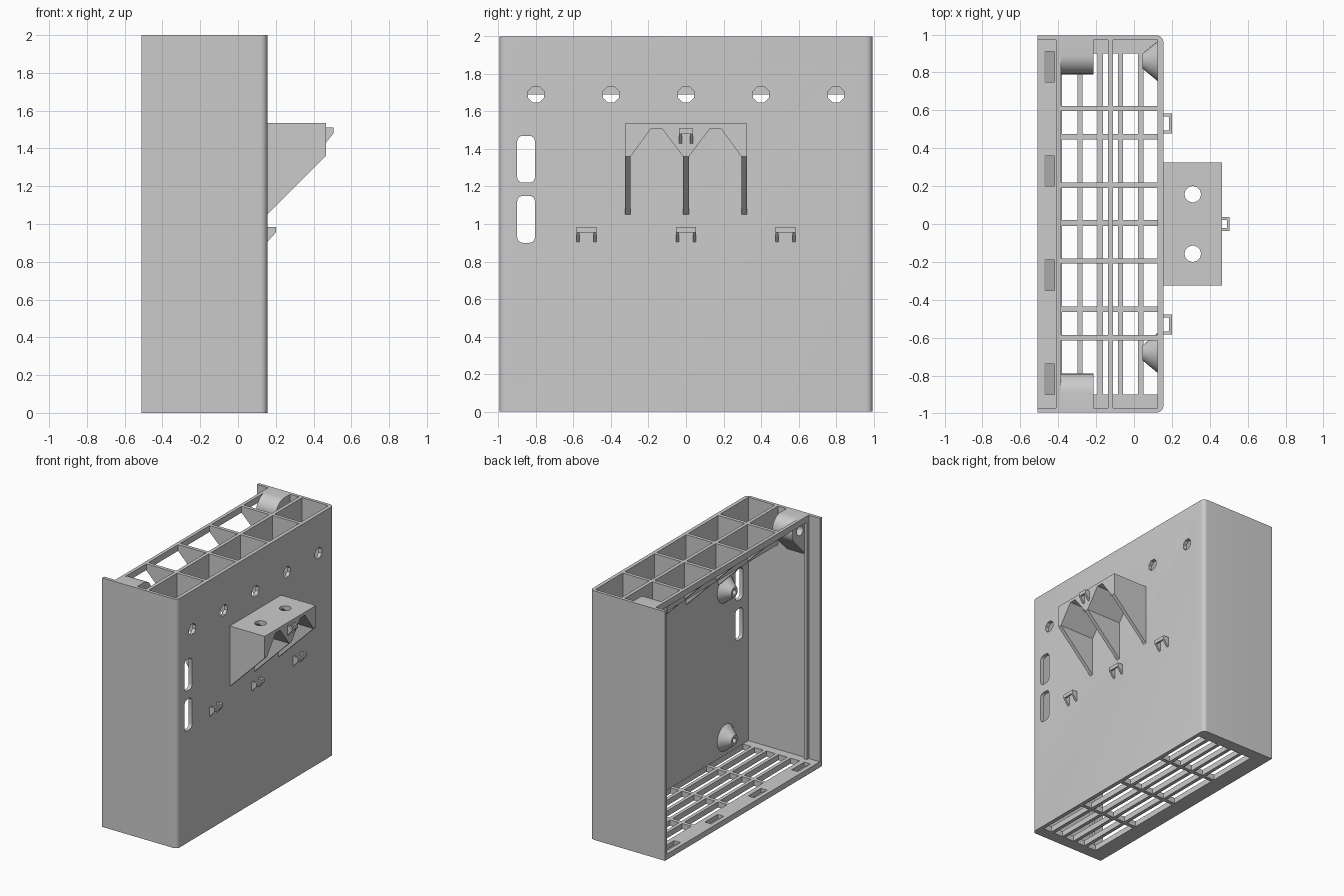
import bpy, bmesh
from math import sin, cos, radians

cube = bpy.data.objects.get("Cube")
if cube:
    bpy.data.objects.remove(cube, do_unlink=True)

grey = bpy.data.materials.new("light grey plastic")
grey.use_nodes = True
colour = (0.6, 0.6, 0.6, 1)
grey.diffuse_color = colour
grey.node_tree.nodes["Principled BSDF"].inputs["Base Color"].default_value = colour

# Main dimensions
BACK, FACE, SIDE, TOP = -0.51, 0.155, 0.995, 2.0
INNER_X, INNER_Y = 0.125, 0.97
FLOOR = 0.045


def prism(name, pts, axis, a, b):
    """Extrude a 2D outline along an axis from a to b."""
    place = {"x": lambda p, t: (t, p[0], p[1]),
             "y": lambda p, t: (p[0], t, p[1]),
             "z": lambda p, t: (p[0], p[1], t)}[axis]
    bm = bmesh.new()
    low = [bm.verts.new(place(p, a)) for p in pts]
    high = [bm.verts.new(place(p, b)) for p in pts]
    bm.faces.new(low)
    bm.faces.new(high)
    for i in range(len(pts)):
        j = (i + 1) % len(pts)
        bm.faces.new((low[i], low[j], high[j], high[i]))
    return finish(name, bm)


def finish(name, bm):
    """Turn a bmesh into a grey object."""
    bmesh.ops.recalc_face_normals(bm, faces=bm.faces)
    mesh = bpy.data.meshes.new(name)
    bm.to_mesh(mesh)
    bm.free()
    mesh.materials.append(grey)
    ob = bpy.data.objects.new(name, mesh)
    bpy.context.collection.objects.link(ob)
    return ob


def box(name, x0, x1, y0, y1, z0, z1):
    return prism(name, [(x0, y0), (x1, y0), (x1, y1), (x0, y1)], "z", z0, z1)


def arc(cx, cy, r, start, end, n):
    return [(cx + r * cos(radians(start + (end - start) * i / n)),
             cy + r * sin(radians(start + (end - start) * i / n))) for i in range(n + 1)]


def circle(cx, cy, r, n):
    return arc(cx, cy, r, 180 / n, 360 - 180 / n, n - 1)


def rounded(u0, u1, v0, v1, r):
    return (arc(u1 - r, v0 + r, r, -90, 0, 4) + arc(u1 - r, v1 - r, r, 0, 90, 4)
            + arc(u0 + r, v1 - r, r, 90, 180, 4) + arc(u0 + r, v0 + r, r, 180, 270, 4))


def cut(target, cutters):
    """Subtract the cutters, apply and remove them."""
    for c in cutters:
        c.hide_render = True
        mod = target.modifiers.new("cut", "BOOLEAN")
        mod.operation, mod.solver, mod.object = "DIFFERENCE", "EXACT", c
    bpy.context.view_layer.update()
    graph = bpy.context.evaluated_depsgraph_get()
    mesh = bpy.data.meshes.new_from_object(target.evaluated_get(graph))
    target.modifiers.clear()
    target.data = mesh
    for c in cutters:
        bpy.data.objects.remove(c, do_unlink=True)


def smooth(ob):
    bpy.ops.object.select_all(action="DESELECT")
    ob.select_set(True)
    bpy.context.view_layer.objects.active = ob
    bpy.ops.object.shade_smooth_by_angle(angle=radians(35))


# Shell: face plate and two end walls with rounded corners
r = 0.035
outline = ([(BACK, -SIDE)] + arc(FACE - r, -SIDE + r, r, -90, 0, 6)
           + arc(FACE - r, SIDE - r, r, 0, 90, 6)
           + [(BACK, SIDE), (BACK, INNER_Y), (INNER_X, INNER_Y),
              (INNER_X, -INNER_Y), (BACK, -INNER_Y)])
shell = prism("shell", outline, "z", 0, TOP)
cutters = [prism("cable_slot", rounded(-0.9, -0.805, z, z + 0.25, 0.03), "x", 0.05, 0.25)
           for z in (0.9, 1.22)]
cutters += [prism("vent_hole", circle(0.4 * i, 1.69, 0.046, 8), "x", 0.05, 0.25)
            for i in range(-2, 3)]
cut(shell, cutters)
smooth(shell)

# Floor with grille openings and blind latch pockets
floor = box("floor", BACK, FACE - 0.01, -INNER_Y - 0.01, INNER_Y + 0.01, 0, FLOOR)
bars_x = [-0.285, -0.178, -0.071, 0.036]
bars_y = [-0.45, 0.005, 0.46]
edges_x = [-0.38 - 0.014] + bars_x + [INNER_X + 0.012]
edges_y = [-0.915] + bars_y + [0.915]
cutters = [box("grille_gap", x0 + 0.014, x1 - 0.014, y0 + 0.015, y1 - 0.015, -0.1, 0.1)
           for x0, x1 in zip(edges_x, edges_x[1:])
           for y0, y1 in zip(edges_y, edges_y[1:])]
for y in (-0.82, -0.27, 0.28, 0.83):
    cutters.append(prism("latch_pocket", [(-0.475, 0.1), (-0.475, 0.04), (-0.42, 0.008),
                                          (-0.42, 0.1)], "y", y - 0.08, y + 0.08))
cut(floor, cutters)

# Top lattice: sloped cross ribs, one long rib, rear rail
slope = 1.563
rib_x = -0.4
for i, y in enumerate((-0.6, -0.195, 0.205, 0.61)):
    prism(f"cross_rib_{i + 1}", [(rib_x, TOP), (0.14, TOP), (0.14, slope - 0.14),
                                 (rib_x, slope - rib_x)], "y", y - 0.014, y + 0.014)
box("long_rib", -0.138, -0.11, -0.98, 0.98, 1.69, TOP)
box("rear_rail", -0.412, -0.385, -0.98, 0.98, 1.95, TOP)

for side, word in ((-1, "front"), (1, "back")):
    # Vertical guide strips for the cover
    box(word + "_guide", -0.412, -0.385, *sorted((side * 0.945, side * 0.98)), 0.02, TOP)
    # Screw bosses in the top corners, wedge supported from the wall
    prof = [(0.985, TOP)] + arc(0.89, 1.9, 0.1, 90, 225, 12) + [(0.985, 1.663)]
    boss = prism(word + "_screw_boss", [(side * y, z) for y, z in prof], "x", -0.39, -0.215)
    cut(boss, [prism("screw_hole", circle(side * 0.89, 1.9, 0.04, 16), "x", -0.5, -0.26)])
    smooth(boss)

# Conical mounting bosses on the inside of the face plate
for y in (-0.68, 0.86):
    for z in (0.18, 1.37):
        bm = bmesh.new()
        bmesh.ops.create_cone(bm, cap_ends=True, segments=24, radius1=0.11,
                              radius2=0.04, depth=0.085)
        for v in bm.verts:
            v.co = (0.0875 - v.co.z, y + v.co.x, z + v.co.y)
        cone = finish("cone_boss", bm)
        cut(cone, [prism("pilot_hole", circle(y, z, 0.022, 12), "x", 0, 0.1)])
        smooth(cone)

# Outer shelf with three gussets and arched undersides
shelf = prism("shelf", [(0.15, 1.535), (0.465, 1.535), (0.465, 1.36), (0.15, 1.045)],
              "y", -0.325, 0.325)
cutters = []
for s in (-1, 1):
    arch = [(0.015, 0.9), (0.015, 1.36), (0.13, 1.51), (0.185, 1.51), (0.295, 1.36), (0.295, 0.9)]
    cutters.append(prism("arch", [(s * y, z) for y, z in arch], "x", FACE, 0.6))
    cutters.append(prism("peg_hole", circle(0.31, s * 0.157, 0.043, 20), "z", 1.3, 1.6))
cut(shelf, cutters)
smooth(shelf)


# Small cable hooks: open loops with tapered legs
def hook(name, x, y, z, half, reach):
    side = [(x - 0.01, z), (x + reach, z), (x + reach, z - 0.03), (x, z - 0.08), (x - 0.01, z - 0.08)]
    for s in (-1, 1):
        prism(name + "_leg", side, "y", y + s * half, y + s * (half - 0.016))
    box(name + "_bar", x + reach - 0.014, x + reach, y - half, y + half, z - 0.03, z)


for y in (-0.53, 0, 0.53):
    hook("plate_hook", FACE, y, 0.985, 0.053, 0.045)
hook("shelf_hook", 0.465, 0, 1.51, 0.038, 0.04)
